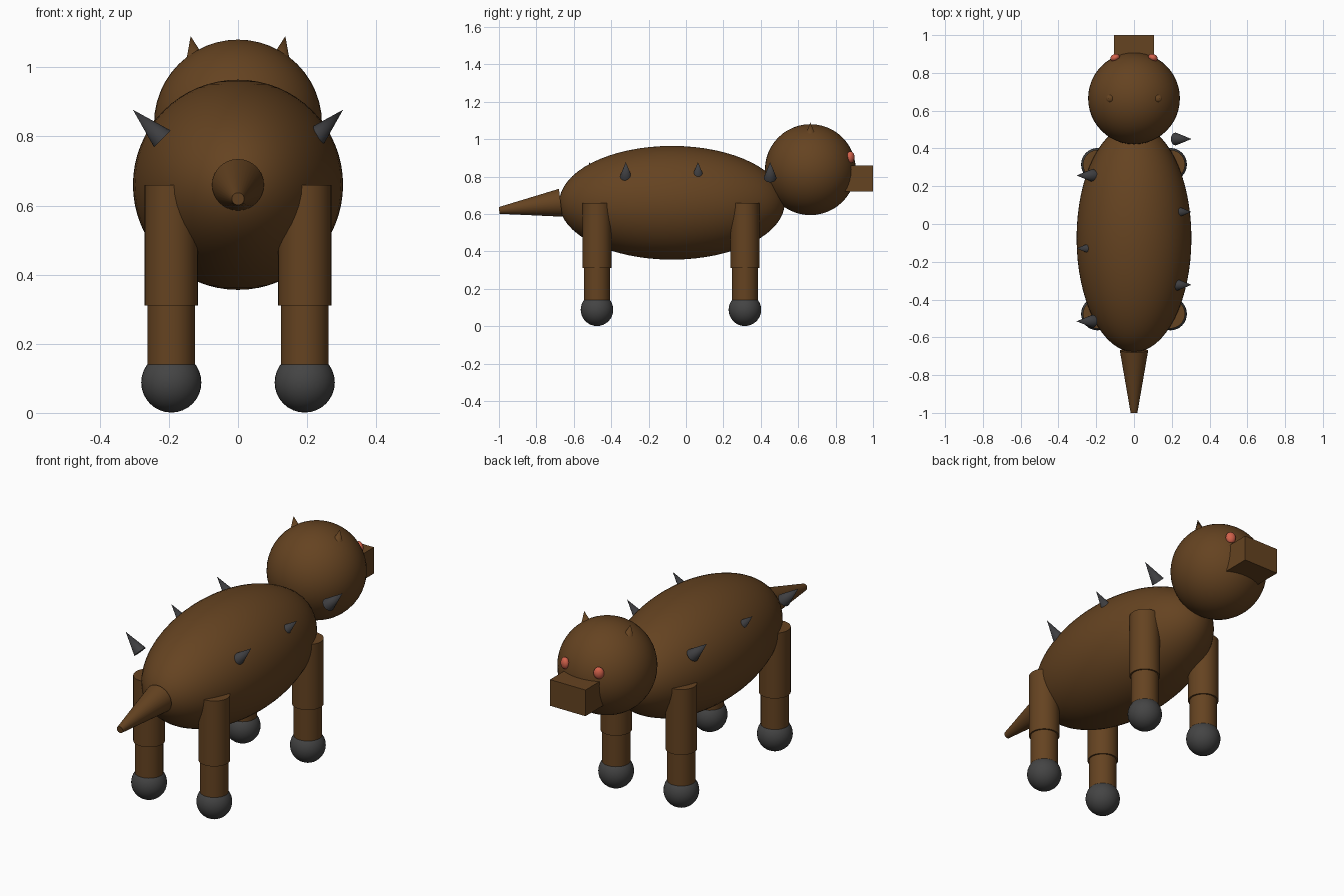
import bpy, math
from mathutils import Vector

if "Cube" in bpy.data.objects:
    bpy.data.objects.remove(bpy.data.objects["Cube"])


def material(name, rgb):
    m = bpy.data.materials.new(name)
    m.diffuse_color = (*rgb, 1)
    m.use_nodes = True
    m.node_tree.nodes["Principled BSDF"].inputs["Base Color"].default_value = m.diffuse_color
    return m


BROWN = material("brown_hide", (0.130, 0.056, 0.015))
GREY = material("charcoal_feet", (0.058, 0.058, 0.058))
SPIKE = material("dark_spike", (0.048, 0.048, 0.052))
RED = material("red_eye", (0.65, 0.12, 0.07))


def finish(name, mat):
    ob = bpy.context.object
    ob.name = name
    ob.data.materials.append(mat)
    bpy.ops.object.shade_smooth_by_angle(angle=math.radians(40))
    return ob


def ball(name, loc, radii, mat, segs=48):
    bpy.ops.mesh.primitive_uv_sphere_add(segments=segs, ring_count=segs // 2, radius=1, location=loc)
    ob = bpy.context.object
    ob.scale = radii
    return finish(name, mat)


def cone(name, base, tip, r1, r2, mat, sides=32):
    """Cone, frustum or cylinder running from base to tip."""
    base, tip = Vector(base), Vector(tip)
    axis = tip - base
    bpy.ops.mesh.primitive_cone_add(vertices=sides, radius1=r1, radius2=r2, depth=axis.length,
                                    location=(base + tip) / 2,
                                    rotation=axis.to_track_quat('Z', 'Y').to_euler())
    return finish(name, mat)


# Body and head
ball("body", (0, -0.075, 0.66), (0.304, 0.603, 0.304), BROWN, 64)
ball("head", (0, 0.665, 0.837), (0.243, 0.243, 0.243), BROWN)

# Box snout
bpy.ops.mesh.primitive_cube_add(size=1, location=(0, 0.895, 0.79))
bpy.context.object.scale = (0.21, 0.21, 0.14)
finish("snout", BROWN)

# Tail, drooping slightly toward its blunt tip
cone("tail", (0, -0.67, 0.66), (0, -0.999, 0.619), 0.075, 0.018, BROWN)

for side, s in (("left", -1), ("right", 1)):
    # Eyes and ears
    eye = ball(f"{side}_eye", (s * 0.1, 0.88, 0.904), (0.026, 0.02, 0.031), RED, 20)
    eye.rotation_euler.z = -s * math.radians(25)
    cone(f"{side}_ear", (s * 0.121, 0.665, 1.01), (s * 0.137, 0.665, 1.09), 0.032, 0, BROWN, 24)

    # Legs with round feet
    for end, y in (("rear", -0.476), ("front", 0.315)):
        x = s * 0.193
        cone(f"{end}_{side}_upper_leg", (x, y, 0.31), (x, y, 0.66), 0.077, 0.077, BROWN)
        cone(f"{end}_{side}_lower_leg", (x, y, 0.09), (x, y, 0.33), 0.069, 0.069, BROWN)
        ball(f"{end}_{side}_foot", (x, y, 0.088), (0.087, 0.087, 0.087), GREY, 32)

# Spikes, alternating sides along the back
for i in range(6):
    s = 1 if i % 2 == 0 else -1
    y = 0.45 - 0.193 * i
    cone(f"back_spike_{i + 1}", (s * 0.219, y, 0.793), (s * 0.304, y, 0.877), 0.034, 0, SPIKE, 16)
